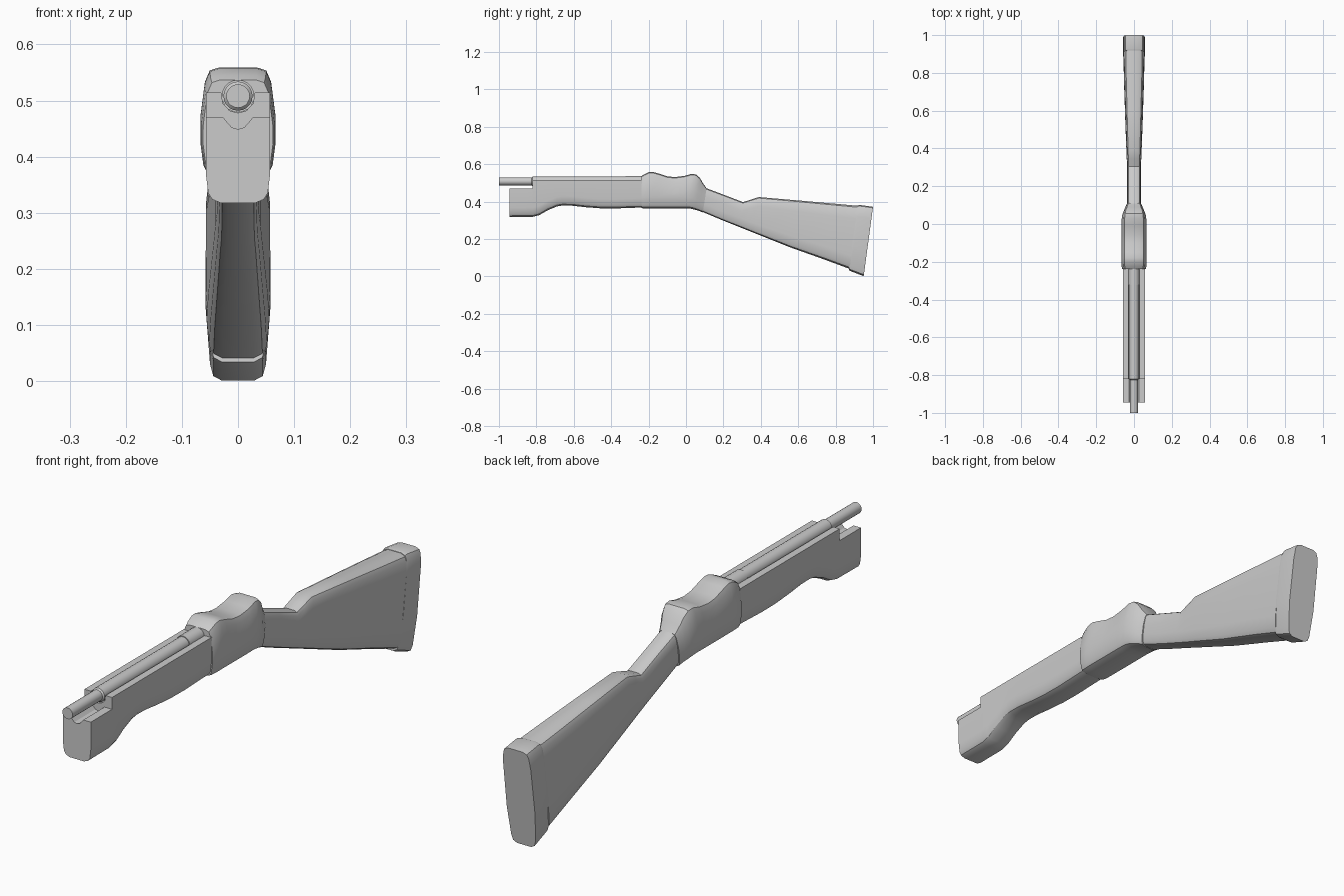
import bpy, bmesh, math

if "Cube" in bpy.data.objects:
    bpy.data.objects.remove(bpy.data.objects["Cube"])


def finish(bm, name, angle):
    bmesh.ops.remove_doubles(bm, verts=bm.verts, dist=1e-5)
    bmesh.ops.recalc_face_normals(bm, faces=bm.faces)
    me = bpy.data.meshes.new(name)
    bm.to_mesh(me)
    bm.free()
    ob = bpy.data.objects.new(name, me)
    bpy.context.collection.objects.link(ob)
    bpy.ops.object.select_all(action='DESELECT')
    ob.select_set(True)
    bpy.context.view_layer.objects.active = ob
    bpy.ops.object.shade_smooth_by_angle(angle=math.radians(angle))
    return ob


def loft(name, halves, angle=35):
    """Skin half rings (bottom centre to top centre), mirrored across x."""
    bm = bmesh.new()
    rings = []
    for half in halves:
        full = half + [(-x, y, z) for x, y, z in half[-2:0:-1]]
        rings.append([bm.verts.new(p) for p in full])
    n = len(rings[0])
    for a, b in zip(rings, rings[1:]):
        for i in range(n):
            j = (i + 1) % n
            bm.faces.new((a[i], a[j], b[j], b[i]))
    bm.faces.new(rings[0])
    bm.faces.new(rings[-1])
    return finish(bm, name, angle)


def section(yb, zb, yt, zt, hw, low, high):
    """Half ring; low/high corners are (width factor, inset factor)."""
    pts = [(0, zb)] + [(hw * f, zb + hw * d) for f, d in low]
    pts += [(hw * f, zt - hw * d) for f, d in reversed(high)] + [(0, zt)]
    return [(x, yb + (yt - yb) * (z - zb) / (zt - zb), z) for x, z in pts]


def tube(name, profile, z, sides=20):
    """Lathe (y, radius) pairs round an axis along y."""
    bm = bmesh.new()
    rings = [[bm.verts.new((r * math.cos(2 * math.pi * i / sides), y,
                            z + r * math.sin(2 * math.pi * i / sides)))
              for i in range(sides)] for y, r in profile]
    for a, b in zip(rings, rings[1:]):
        for i in range(sides):
            j = (i + 1) % sides
            bm.faces.new((a[i], a[j], b[j], b[i]))
    bm.faces.new(rings[0])
    bm.faces.new(rings[-1])
    return finish(bm, name, 40)


# Butt stock with narrow wrist
round_corner = [(.5, 0), (.78, .14), (.92, .42), (1, 1.25)]
stock = [(.08, .348, .10, .475, .037), (.19, .302, .20, .437, .036),
         (.28, .266, .305, .397, .037), (.33, .246, .345, .410, .038),
         (.37, .230, .39, .424, .040), (.56, .154, .60, .406, .047),
         (.74, .090, .79, .389, .053), (.875, .040, .922, .377, .056)]
loft("butt_stock", [section(*s, round_corner, round_corner) for s in stock])

# Butt pad
pad_low = [(.5, 0), (.76, .14), (.86, .5), (1, 2.3)]
pad_high = [(.5, 0), (.78, .1), (.9, .35), (.98, 1.1)]
pad = [(.87, .034, .918, .379, .057), (.88, .028, .928, .382, .058),
       (.95, .001, 1.0, .372, .058)]
loft("butt_pad", [section(*s, pad_low, pad_high) for s in pad])

# Receiver with humped top
rec_low = [(.5, 0), (.82, .12), (.92, .3), (1, .9)]
rec_high = [(.5, 0), (.75, .08), (.88, .38), (1, 1.3)]
receiver = [(-.238, .365, -.238, .537, .062), (-.23, .364, -.225, .545, .065),
            (-.20, .364, -.20, .557, .067), (-.18, .364, -.18, .559, .067),
            (-.15, .364, -.15, .551, .067), (-.10, .364, -.10, .535, .067),
            (-.06, .364, -.06, .531, .067), (-.02, .364, -.01, .537, .067),
            (.01, .364, .03, .548, .066), (.03, .361, .055, .545, .063),
            (.05, .356, .075, .526, .057), (.07, .350, .09, .499, .049),
            (.09, .342, .11, .471, .041)]
loft("receiver", [section(*s, rec_low, rec_high) for s in receiver])


# Fore-end with barrel channel and stepped nose
def fore_section(y, zb, nose):
    hw = .057
    half = [(0, zb), (.03, zb), (.046, zb + .007), (.053, zb + .018),
            (hw, zb + .05)]
    if nose:
        half += [(hw, .47), (.026, .47), (.02, .462), (.011, .452), (0, .449)]
    else:
        half += [(hw, .514), (.03, .514), (.027, .495), (.015, .482),
                 (0, .478)]
    return [(x, y, z) for x, z in half]


under = [(-.82, .318), (-.785, .327), (-.74, .353), (-.69, .374),
         (-.66, .379), (-.61, .378), (-.54, .370), (-.46, .364),
         (-.38, .363), (-.30, .366), (-.235, .368)]
fore = [fore_section(-.945, .317, True), fore_section(-.82, .318, True)]
fore += [fore_section(y, z, False) for y, z in under]
loft("fore_end", fore, 30)

# Barrel: thin muzzle, thicker body, breech sleeve
tube("barrel", [(-1.0, .021), (-.825, .021), (-.82, .026), (-.30, .026)], .508)
tube("breech_sleeve", [(-.323, .029), (-.22, .029)], .508)
